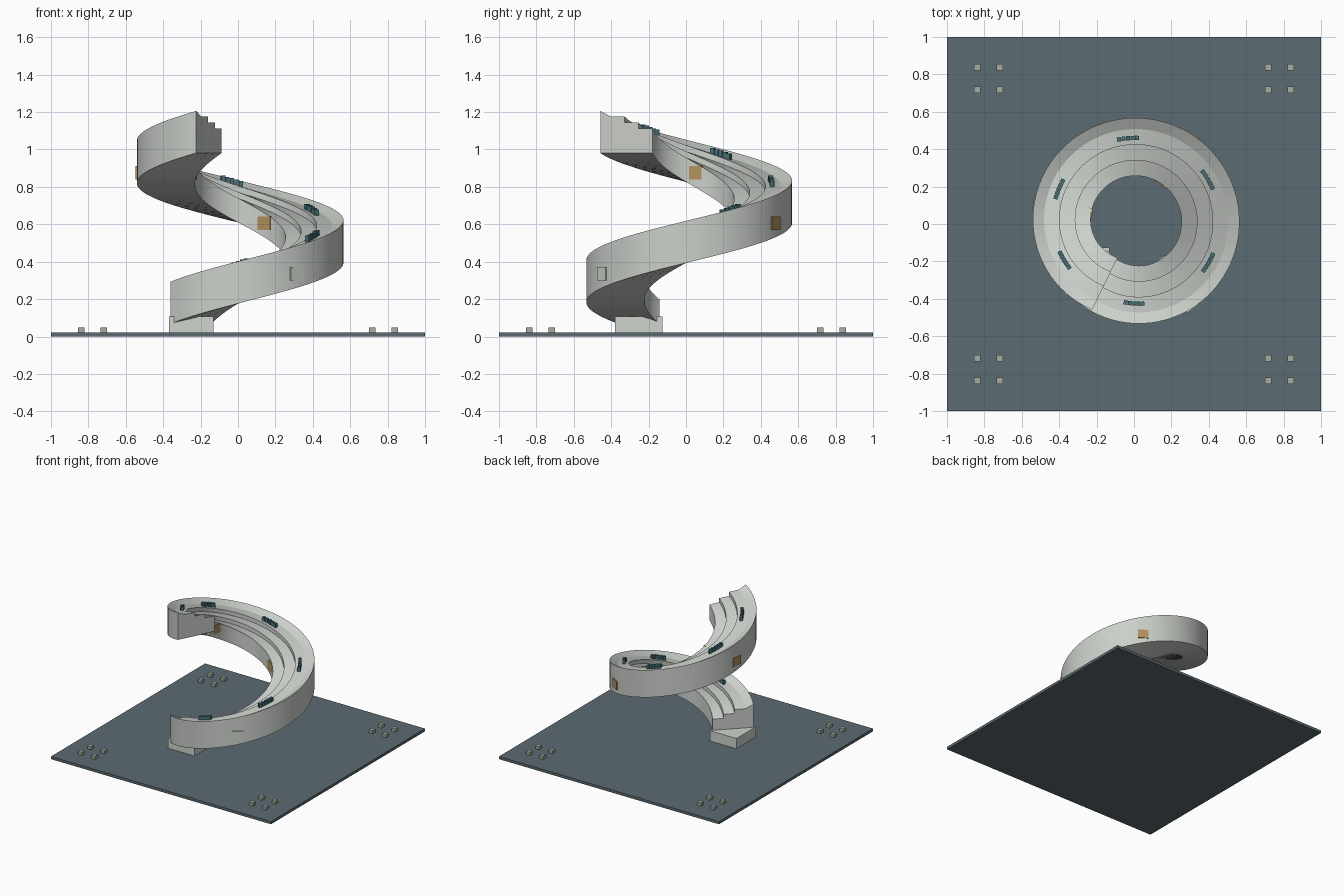
import bpy, bmesh, math
from mathutils import Matrix, Vector

if "Cube" in bpy.data.objects:
    bpy.data.objects.remove(bpy.data.objects["Cube"])

A0, SPAN = math.radians(-135), math.radians(379)   # start angle and sweep
Z0, RISE = 0.068, 0.913                            # underside start height and climb
SEGS = 96


def material(name, rgb):
    m = bpy.data.materials.new(name)
    m.diffuse_color = (*rgb, 1)
    m.use_nodes = True
    m.node_tree.nodes["Principled BSDF"].inputs["Base Color"].default_value = m.diffuse_color
    return m


CONCRETE = material("pale concrete", (0.60, 0.63, 0.59))
STONE = material("light stone", (0.62, 0.66, 0.61))
SLATE = material("slate blue", (0.105, 0.145, 0.165))
TEAL = material("dark teal", (0.06, 0.16, 0.19))
TAN = material("tan timber", (0.45, 0.28, 0.11))
MARKER = material("grey green", (0.38, 0.42, 0.35))


def outer_radius(t):
    return 0.51 + 0.06 * math.sin(math.pi * t)


def underside(t):
    return Z0 + RISE * t


def turn(deg):
    """Fraction of the sweep at a given compass angle."""
    return (math.radians(deg) - A0) / SPAN


def finish(bm, name, mat):
    bmesh.ops.recalc_face_normals(bm, faces=bm.faces)
    me = bpy.data.meshes.new(name)
    bm.to_mesh(me)
    bm.free()
    me.materials.append(mat)
    ob = bpy.data.objects.new(name, me)
    bpy.context.collection.objects.link(ob)
    return ob


def add_box(bm, center, size, angle=0.0):
    mtx = (Matrix.Translation(Vector(center)) @ Matrix.Rotation(angle, 4, 'Z')
           @ Matrix.Diagonal((*size, 1)))
    bmesh.ops.create_cube(bm, size=1, matrix=mtx)


# Ground slab
bm = bmesh.new()
add_box(bm, (0, 0, 0.011), (2, 2, 0.022))
finish(bm, "ground_slab", SLATE)

# Four small blocks in each corner
bm = bmesh.new()
for sx in (-1, 1):
    for sy in (-1, 1):
        for px in (0.717, 0.838):
            for py in (0.717, 0.838):
                add_box(bm, (sx * px, sy * py, 0.034), (0.034, 0.034, 0.028))
finish(bm, "corner_blocks", MARKER)

# Footing under the lower end of the spiral
bm = bmesh.new()
add_box(bm, (-0.25, -0.253, 0.064), (0.24, 0.255, 0.084))
finish(bm, "footing", STONE)

# Terraced spiral: (distance in from the outer wall, height over underside)
profile = [(0, 0), (0, 0.225), (0.06, 0.196), (0.143, 0.196), (0.143, 0.163),
           (0.227, 0.163), (0.227, 0.13), (0.31, 0.13), (0.31, 0)]
bm = bmesh.new()
rings = []
for i in range(SEGS + 1):
    t = i / SEGS
    a, r, z = A0 + SPAN * t, outer_radius(t), underside(t)
    rings.append([bm.verts.new(((r - d) * math.cos(a), (r - d) * math.sin(a), z + h))
                  for d, h in profile])
n = len(profile)
for ra, rb in zip(rings, rings[1:]):
    for k in range(n):
        m = (k + 1) % n
        bm.faces.new((ra[k], rb[k], rb[m], ra[m]))
bm.faces.new(rings[0])
bm.faces.new(rings[-1])
spiral = finish(bm, "terraced_spiral", CONCRETE)
bpy.context.view_layer.objects.active = spiral
spiral.select_set(True)
bpy.ops.object.shade_smooth_by_angle(angle=math.radians(20))
spiral.select_set(False)

# Radial passage blocks that run through the terraces
for name, deg, mat in (("lower_passage", -55, STONE),
                       ("middle_passage", 57, TAN), ("upper_passage", 169, TAN)):
    t = turn(deg)
    a, r = math.radians(deg), outer_radius(t) - 0.155
    bm = bmesh.new()
    add_box(bm, (r * math.cos(a), r * math.sin(a), underside(t) + 0.075),
            (0.32, 0.08, 0.07), a)
    finish(bm, name, mat)

# Rows of small seats on the upper tread
bm = bmesh.new()
for deg in (-90, -27.5, 31, 94, 155, 207.5):
    for k in range(-2, 3):
        a = math.radians(deg) + k * 0.024 / 0.455
        t = (a - A0) / SPAN
        r = outer_radius(t) - 0.107
        add_box(bm, (r * math.cos(a), r * math.sin(a), underside(t) + 0.21),
                (0.023, 0.021, 0.034), a)
finish(bm, "seat_rows", TEAL)
